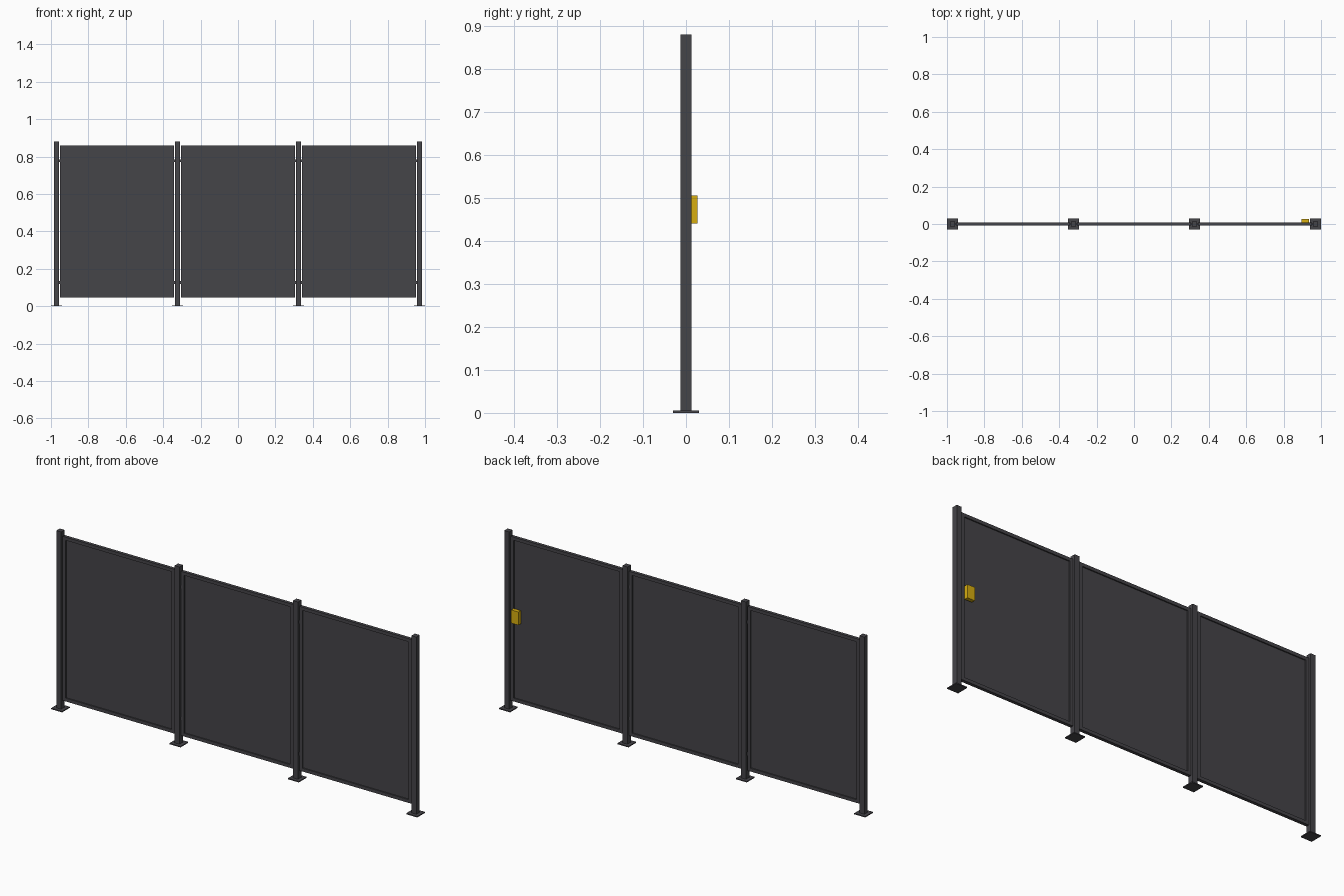
import bpy, bmesh
from mathutils import Matrix, Vector

if "Cube" in bpy.data.objects:
    bpy.data.objects.remove(bpy.data.objects["Cube"])


def material(name, color):
    m = bpy.data.materials.new(name)
    m.diffuse_color = (*color, 1)
    m.use_nodes = True
    m.node_tree.nodes["Principled BSDF"].inputs["Base Color"].default_value = m.diffuse_color
    return m


DARK = material("dark grey metal", (0.060, 0.058, 0.066))
YELLOW = material("yellow", (0.68, 0.42, 0.005))


def boxes(name, mat, ranges):
    """One object made of boxes given as (x0, x1, y0, y1, z0, z1)."""
    bm = bmesh.new()
    for x0, x1, y0, y1, z0, z1 in ranges:
        centre = Vector((x0 + x1, y0 + y1, z0 + z1)) / 2
        size = Matrix.Diagonal((x1 - x0, y1 - y0, z1 - z0, 1))
        bmesh.ops.create_cube(bm, size=1, matrix=Matrix.Translation(centre) @ size)
    me = bpy.data.meshes.new(name)
    bm.to_mesh(me)
    bm.free()
    me.materials.append(mat)
    ob = bpy.data.objects.new(name, me)
    bpy.context.collection.objects.link(ob)
    return ob


PITCH = 0.6467
POSTS = [-0.97 + i * PITCH for i in range(4)]
POST, PLATE = 0.0133, 0.03
GAP, BAR, DEPTH = 0.018, 0.016, 0.008
Z0, Z1 = 0.047, 0.858

# Posts and their foot plates
for i, x in enumerate(POSTS, 1):
    boxes(f"post_{i}", DARK, [(x - POST, x + POST, -POST, POST, 0.004, 0.88)])
    boxes(f"foot_plate_{i}", DARK, [(x - PLATE, x + PLATE, -PLATE, PLATE, 0, 0.005)])

# Framed panels between the posts
for i in range(3):
    a, b = POSTS[i] + GAP, POSTS[i + 1] - GAP
    boxes(f"panel_frame_{i + 1}", DARK, [
        (a, a + BAR, -DEPTH, DEPTH, Z0, Z1),
        (b - BAR, b, -DEPTH, DEPTH, Z0, Z1),
        (a + BAR, b - BAR, -DEPTH, DEPTH, Z0, Z0 + BAR),
        (a + BAR, b - BAR, -DEPTH, DEPTH, Z1 - BAR, Z1)])
    boxes(f"panel_sheet_{i + 1}", DARK,
          [(a + BAR, b - BAR, -0.002, 0.002, Z0 + BAR, Z1 - BAR)])
    # Small clips joining the frame to the posts
    boxes(f"panel_clips_{i + 1}", DARK, [
        (x, x + GAP - POST, -0.004, 0.004, z, z + 0.015)
        for x in (a - GAP + POST, b) for z in (0.12, 0.77)])

# Latch box on the back of the last panel
boxes("latch_box", YELLOW, [(0.896, 0.936, DEPTH, 0.027, 0.441, 0.506)])
